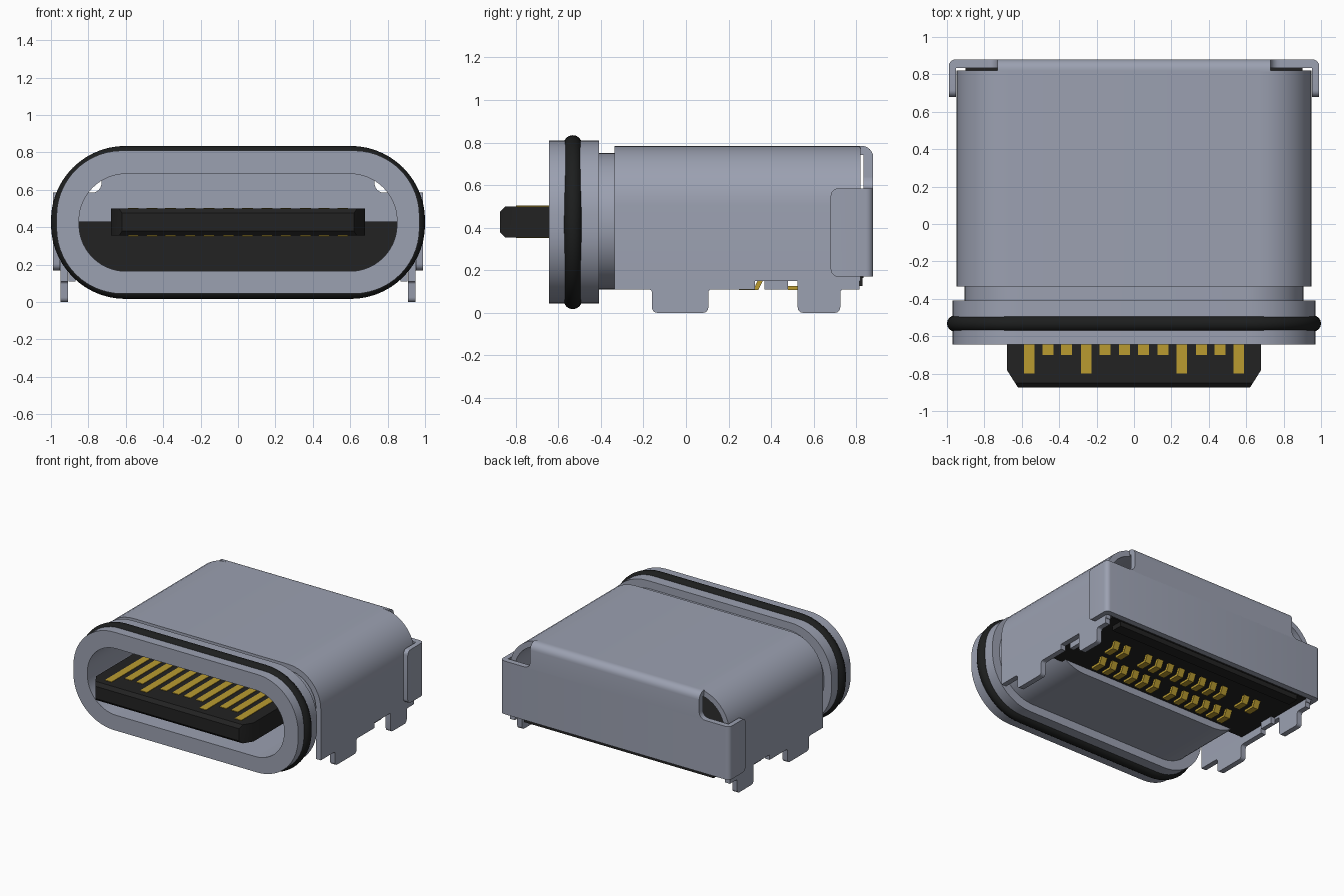
import bpy, bmesh, math
from mathutils import Vector

if "Cube" in bpy.data.objects:
    bpy.data.objects.remove(bpy.data.objects["Cube"], do_unlink=True)


def material(name, rgb):
    m = bpy.data.materials.new(name)
    m.use_nodes = True
    m.diffuse_color = (*rgb, 1)
    bsdf = next(n for n in m.node_tree.nodes if n.type == 'BSDF_PRINCIPLED')
    bsdf.inputs["Base Color"].default_value = (*rgb, 1)
    return m


STEEL = material("steel grey", (0.33, 0.355, 0.44))
BLACK = material("black plastic", (0.016, 0.016, 0.016))
RUBBER = material("black rubber", (0.012, 0.013, 0.013))
GOLD = material("contact gold", (0.49, 0.33, 0.03))


def finish(name, bm, mat):
    bmesh.ops.recalc_face_normals(bm, faces=bm.faces[:])
    me = bpy.data.meshes.new(name)
    bm.to_mesh(me)
    bm.free()
    me.materials.append(mat)
    ob = bpy.data.objects.new(name, me)
    bpy.context.collection.objects.link(ob)
    bpy.ops.object.select_all(action='DESELECT')
    ob.select_set(True)
    bpy.context.view_layer.objects.active = ob
    bpy.ops.object.shade_smooth_by_angle(angle=math.radians(35))
    return ob


def fillet(pts, seg=6):
    """Round each corner (u, v, radius) of a closed outline."""
    out = []
    for i, (u, v, r) in enumerate(pts):
        p = Vector((u, v))
        if r == 0:
            out.append((u, v))
            continue
        d0 = (Vector(pts[i - 1][:2]) - p).normalized()
        d1 = (Vector(pts[(i + 1) % len(pts)][:2]) - p).normalized()
        c = p + (d0 + d1) * r          # right-angled corners
        for k in range(seg + 1):
            t = k / seg * math.pi / 2
            out.append(tuple(c - d1 * r * math.cos(t) - d0 * r * math.sin(t)))
    return out


def add_prism(bm, pts, axis, a, b):
    def at(p, w):
        return {'x': (w, *p), 'y': (p[0], w, p[1]), 'z': (*p, w)}[axis]
    lo = [bm.verts.new(at(p, a)) for p in pts]
    hi = [bm.verts.new(at(p, b)) for p in pts]
    n = len(pts)
    bm.faces.new(lo)
    bm.faces.new(hi[::-1])
    for i in range(n):
        j = (i + 1) % n
        bm.faces.new((lo[i], hi[i], hi[j], lo[j]))


def prism(name, pts, axis, a, b, mat):
    bm = bmesh.new()
    add_prism(bm, pts, axis, a, b)
    return finish(name, bm, mat)


def rect(u0, u1, v0, v1):
    return [(u0, v0), (u1, v0), (u1, v1), (u0, v1)]


def rounded_loop(hw, z0, z1, r):
    return fillet([(-hw, z0, r), (hw, z0, r), (hw, z1, r), (-hw, z1, r)], 14)


def sleeve(name, loops, mat):
    """Closed skin through a cycle of (y, outline) sections."""
    bm = bmesh.new()
    rings = [[bm.verts.new((x, y, z)) for x, z in pts] for y, pts in loops]
    n = len(rings[0])
    for i, a in enumerate(rings):
        b = rings[(i + 1) % len(rings)]
        for k in range(n):
            m = (k + 1) % n
            bm.faces.new((a[k], a[m], b[m], b[k]))
    return finish(name, bm, mat)


# Mouth flange and the drawn tube behind it
opening = rounded_loop(0.85, 0.165, 0.685, 0.25)
flange = rounded_loop(0.97, 0.045, 0.81, 0.35)
tube = rounded_loop(0.905, 0.11, 0.75, 0.31)
sleeve("front_flange", [(-0.645, opening), (-0.645, flange),
                        (-0.41, flange), (-0.41, opening)], STEEL)
sleeve("inner_tube", [(-0.42, opening), (-0.42, tube),
                      (0.16, tube), (0.16, opening)], STEEL)

# Rubber sealing ring round the flange
ring = []
for k in range(16):
    t = k / 16 * 2 * math.pi
    o, y = 0.043 * math.cos(t), 0.043 * math.sin(t)
    ring.append((-0.532 + y, rounded_loop(0.957 + o, 0.06 - o, 0.792 + o, 0.355 + o)))
sleeve("sealing_ring", ring, RUBBER)

# Bent sheet cover: inverted U
prism("cover_shell", fillet([(-0.95, 0.15, 0), (-0.95, 0.785, 0.28), (0.95, 0.785, 0.28),
                             (0.95, 0.15, 0), (0.908, 0.15, 0), (0.908, 0.742, 0.24),
                             (-0.908, 0.742, 0.24), (-0.908, 0.15, 0)], 10),
      'y', -0.335, 0.82, STEEL)

# Lower edge of the cover with solder legs, and the small tab in the notch
front_edge = fillet([(-0.335, 0.15, 0), (-0.335, 0.11, 0), (-0.16, 0.11, 0.015),
                     (-0.16, 0, 0.025), (0.105, 0, 0.025), (0.105, 0.11, 0.015),
                     (0.325, 0.11, 0), (0.325, 0.15, 0)], 4)
rear_edge = fillet([(0.525, 0.15, 0), (0.525, 0, 0.025), (0.725, 0, 0.025),
                    (0.725, 0.11, 0.015), (0.815, 0.11, 0), (0.815, 0.15, 0)], 4)
for s, side in ((1, "left"), (-1, "right")):
    prism(side + "_front_leg", front_edge, 'x', s * 0.908, s * 0.95, STEEL)
    prism(side + "_rear_leg", rear_edge, 'x', s * 0.908, s * 0.95, STEEL)
    prism(side + "_notch_tab", rect(0.37, 0.48, 0.11, 0.2), 'x', s * 0.87, s * 0.905, STEEL)

# Rear plate wrapping round both sides
bm = bmesh.new()
add_prism(bm, [(-0.99, 0.68), (-0.99, 0.88), (0.99, 0.88), (0.99, 0.68),
               (0.952, 0.68), (0.952, 0.835), (-0.952, 0.835), (-0.952, 0.68)],
          'z', 0.17, 0.585)
bends, tips = [], []
for e in bm.edges:
    a, b = (v.co for v in e.verts)
    if abs(a.z - b.z) > 0.1 and a.y > 0.87:
        bends.append(e)
    elif a.y < 0.69 and b.y < 0.69 and abs(a.z - b.z) < 0.01:
        tips.append(e)
bmesh.ops.bevel(bm, geom=bends + tips, offset=0.035, segments=5, profile=0.5,
                affect='EDGES')
finish("rear_plate", bm, STEEL)

# Strap folding from the roof into the rear plate, with rounded roots
prism("rear_strap", fillet([(0.815, 0.785, 0), (0.88, 0.785, 0.055), (0.88, 0.58, 0),
                            (0.835, 0.58, 0), (0.835, 0.742, 0), (0.815, 0.742, 0)]),
      'x', -0.73, 0.73, STEEL)
for s, side in ((1, "left"), (-1, "right")):
    arc = [(s * (0.78 - 0.05 * math.sin(t)), 0.635 - 0.05 * math.cos(t))
           for t in (k * math.pi / 12 for k in range(7))]
    prism(side + "_strap_root", [(s * 0.73, 0.585)] + arc, 'y', 0.835, 0.88, STEEL)

# Plastic carrier and tongue
prism("contact_carrier", rect(-0.9, 0.9, 0.163, 0.43), 'y', 0.12, 0.834, BLACK)
prism("carrier_rear_rib", rect(-0.82, 0.82, 0.125, 0.17), 'y', 0.74, 0.83, BLACK)
bm = bmesh.new()
add_prism(bm, [(-0.68, 0.15), (-0.68, -0.78), (-0.62, -0.875), (0.62, -0.875),
               (0.68, -0.78), (0.68, 0.15)], 'z', 0.355, 0.5)
nose = [e for e in bm.edges if all(v.co.y < -0.8 for v in e.verts)
        and abs(e.verts[0].co.z - e.verts[1].co.z) < 0.01]
bmesh.ops.bevel(bm, geom=nose, offset=0.025, segments=1, affect='EDGES')
finish("tongue", bm, BLACK)

# Contact strips on both faces of the tongue; power strips are longer
long_x = (0.56, 0.255)
short_x = (0.05, 0.155, 0.36, 0.46)
for z0, z1, face in ((0.497, 0.504, "upper"), (0.351, 0.358, "lower")):
    bm = bmesh.new()
    for xs, y0 in ((long_x, -0.8), (short_x, -0.7)):
        for x in xs:
            for s in (1, -1):
                add_prism(bm, rect(s * x - 0.029, s * x + 0.029, y0, 0.11), 'z', z0, z1)
    finish(face + "_contacts", bm, GOLD)

# Two rows of stepped solder pins under the carrier
front_x = [0.08 + 0.1 * i for i in range(6)]
rear_x = [0.05, 0.15, 0.25, 0.35, 0.55, 0.65]
for name, xs, y in (("front_pins", front_x, 0.31), ("rear_pins", rear_x, 0.54)):
    bm = bmesh.new()
    step = [(y - 0.06, 0.108), (y + 0.03, 0.108), (y + 0.065, 0.18),
            (y + 0.04, 0.18), (y + 0.015, 0.126), (y - 0.06, 0.126)]
    for x in xs:
        for s in (1, -1):
            add_prism(bm, step, 'x', s * x - 0.025, s * x + 0.025)
    finish(name, bm, GOLD)
